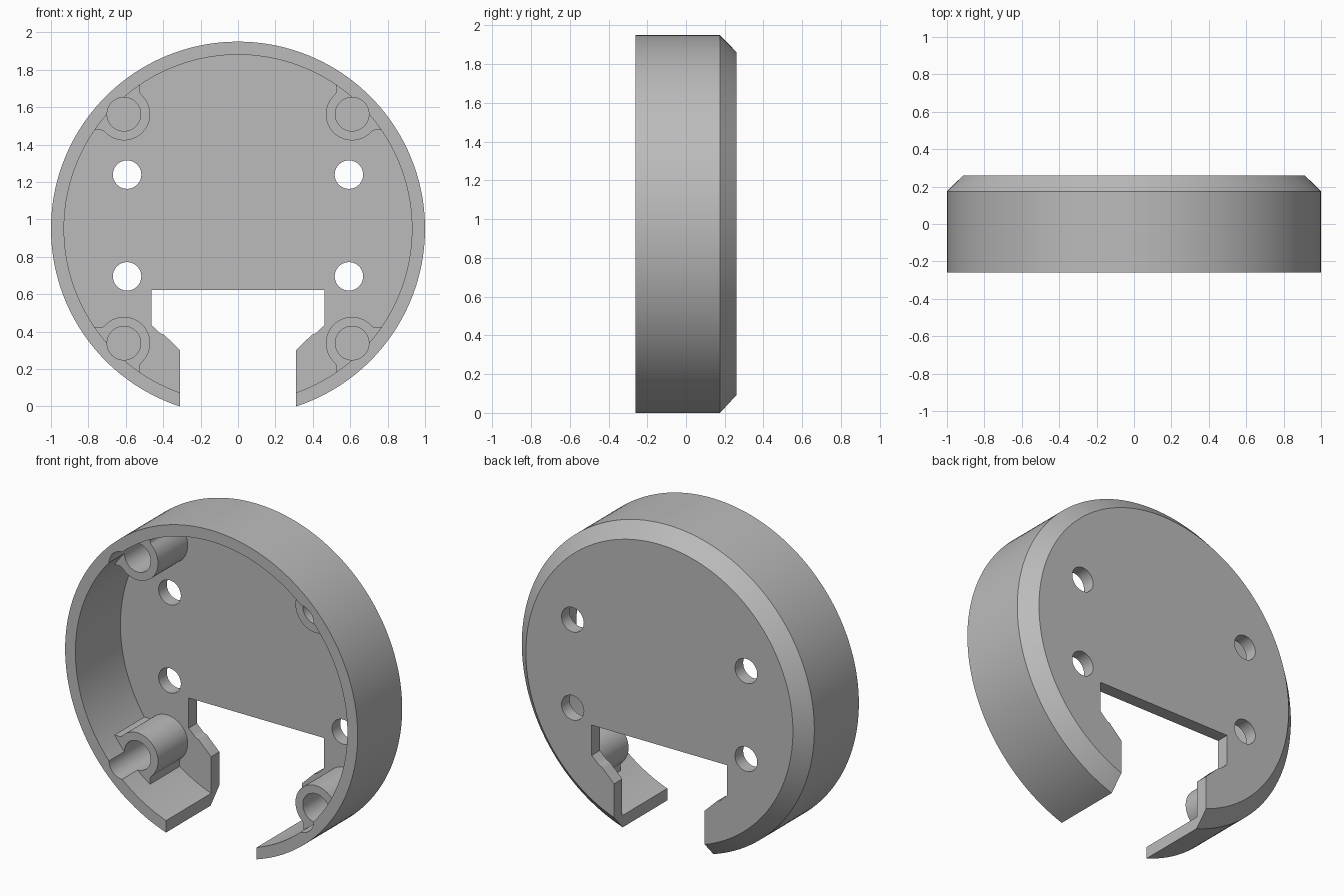
import bpy, bmesh, math
from mathutils import Vector, Matrix

cube = bpy.data.objects.get("Cube")
if cube:
    bpy.data.objects.remove(cube, do_unlink=True)

CZ = 0.95                      # height of the disc axis
FRONT, BACK, FLOOR = -0.26, 0.26, 0.18

grey = bpy.data.materials.new("plain grey")
grey.use_nodes = True
colour = (0.5, 0.5, 0.5, 1)
grey.diffuse_color = colour
grey.node_tree.nodes["Principled BSDF"].inputs["Base Color"].default_value = colour


def finish(name, bm):
    bmesh.ops.recalc_face_normals(bm, faces=bm.faces)
    mesh = bpy.data.meshes.new(name)
    bm.to_mesh(mesh)
    bm.free()
    mesh.materials.append(grey)
    ob = bpy.data.objects.new(name, mesh)
    bpy.context.collection.objects.link(ob)
    return ob


def prism(name, points, y0, y1):
    """Extrude an (x, z) outline along y."""
    bm = bmesh.new()
    face = bm.faces.new([bm.verts.new((x, y0, z)) for x, z in points])
    ext = bmesh.ops.extrude_face_region(bm, geom=[face])["geom"]
    verts = [v for v in ext if isinstance(v, bmesh.types.BMVert)]
    bmesh.ops.translate(bm, verts=verts, vec=(0, y1 - y0, 0))
    return finish(name, bm)


def arc(cx, cz, r, a0, a1, n):
    return [(cx + r * math.cos(a0 + (a1 - a0) * i / n),
             cz + r * math.sin(a0 + (a1 - a0) * i / n)) for i in range(n + 1)]


def circle(cx, cz, r, n=48):
    return arc(cx, cz, r, 0, math.tau, n)[:-1]


def combine(target, tool, operation):
    """Apply a boolean and discard the tool."""
    mod = target.modifiers.new("bool", 'BOOLEAN')
    mod.operation, mod.solver, mod.object = operation, 'EXACT', tool
    bpy.context.view_layer.objects.active = target
    bpy.ops.object.modifier_apply(modifier=mod.name)
    bpy.data.objects.remove(tool, do_unlink=True)


# Shell: a shallow cup turned around the y axis, chamfered at the back
profile = [(0, FLOOR), (0.93, FLOOR), (0.93, FRONT), (1, FRONT),
           (1, 0.175), (0.913, BACK), (0, BACK)]
bm = bmesh.new()
verts = [bm.verts.new((r, y, CZ)) for r, y in profile]
edges = [bm.edges.new(pair) for pair in zip(verts, verts[1:])]
bmesh.ops.spin(bm, geom=verts + edges, cent=(0, 0, CZ), axis=(0, 1, 0),
               angle=math.tau, steps=160, use_merge=True)
bmesh.ops.remove_doubles(bm, verts=bm.verts, dist=1e-5)
shell = finish("round_housing", bm)

# Screw bosses: round post with a filleted web running out to the wall
R, W, F = 0.14, 0.085, 0.03
fx = W + F
fz = math.sqrt((R + F) ** 2 - fx ** 2)
a = math.atan2(fz, fx)
half = arc(fx, -fz, F, math.pi, math.pi - a, 6)
outline = ([(-0.3, -0.3), (W, -0.3)] + half
           + arc(0, 0, R, -a, math.pi / 2 + a, 36)[1:-1]
           + [(z, x) for x, z in reversed(half)] + [(-0.3, W)])
corners = [(sx, sz) for sx in (-1, 1) for sz in (-1, 1)]
BX, BZ = 0.61, 0.612
for sx, sz in corners:
    points = [(sx * (BX - u), CZ + sz * (BZ - v)) for u, v in outline]
    boss = prism("screw_boss", points, -0.11, 0.2)
    combine(boss, prism("trim", circle(0, CZ, 0.965, 160), -0.5, 0.5), 'INTERSECT')
    combine(shell, boss, 'UNION')

# Blind screw bores and through holes in the plate
for sx, sz in corners:
    combine(shell, prism("bore", circle(sx * BX, CZ + sz * BZ, 0.09),
                         -0.4, FLOOR + 0.003), 'DIFFERENCE')
    combine(shell, prism("hole", circle(sx * 0.593, 0.967 + sz * 0.272, 0.076),
                         0.1, 0.4), 'DIFFERENCE')

# Stepped opening at the bottom
side = [(0.31, -0.3), (0.31, 0.3), (0.395, 0.383), (0.415, 0.39),
        (0.463, 0.435), (0.463, 0.622)]
opening = side + [(-x, z) for x, z in reversed(side)]
combine(shell, prism("opening", opening, -0.5, 0.5), 'DIFFERENCE')

bpy.ops.object.select_all(action='DESELECT')
shell.select_set(True)
bpy.context.view_layer.objects.active = shell
bpy.ops.object.shade_smooth_by_angle(angle=math.radians(30))
